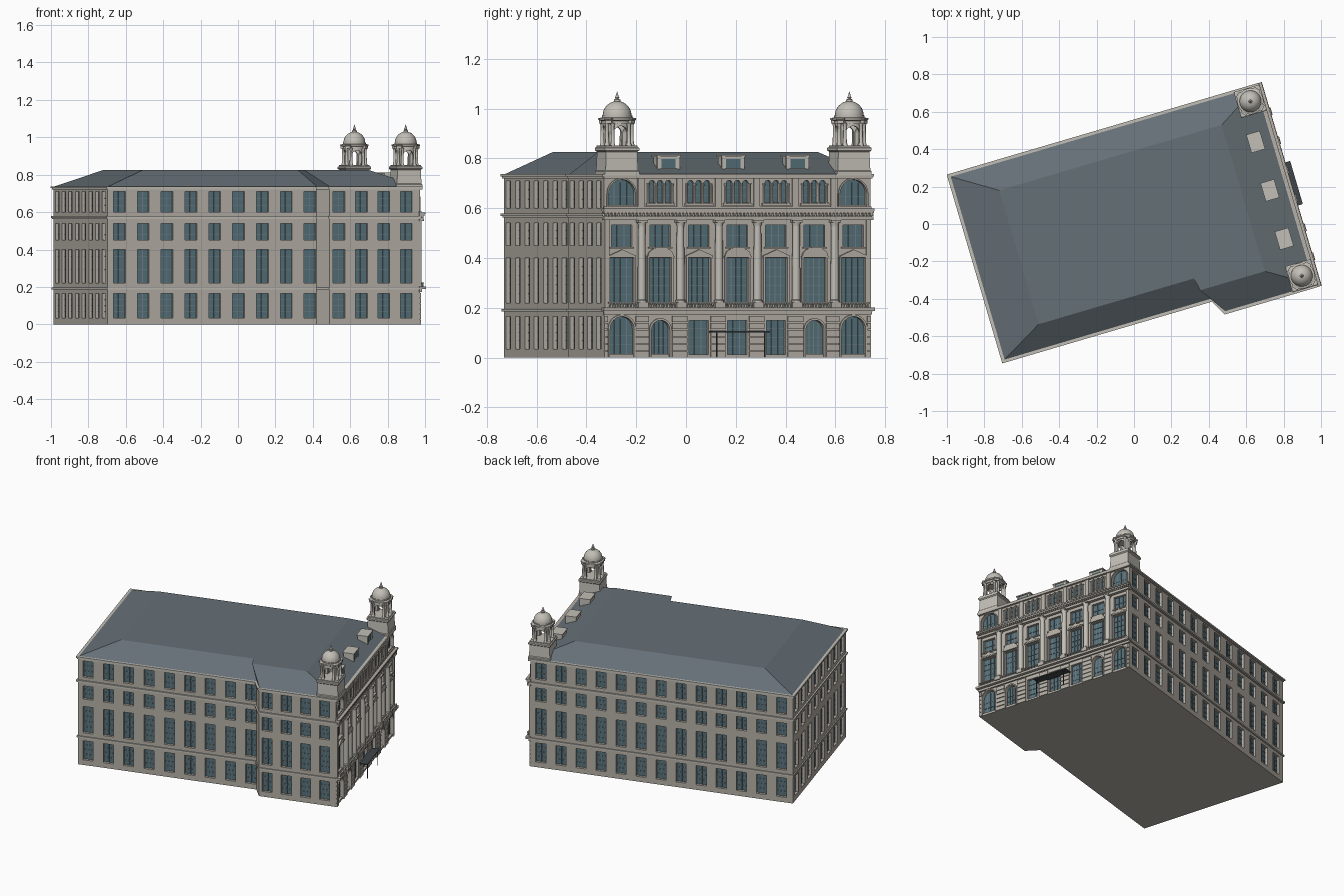
import bpy, bmesh, math
from mathutils import Vector as V

if "Cube" in bpy.data.objects:
    bpy.data.objects.remove(bpy.data.objects["Cube"])

TURN = math.radians(16.4)          # the whole block stands turned on the plot
Z = V((0, 0, 1))


def material(name, col):
    m = bpy.data.materials.new(name)
    m.diffuse_color = (*col, 1)
    m.use_nodes = True
    m.node_tree.nodes["Principled BSDF"].inputs["Base Color"].default_value = m.diffuse_color
    return m


STONE = material("stone", (0.46, 0.43, 0.38))
PALE = material("pale_stone", (0.54, 0.52, 0.47))
SLATE = material("slate", (0.13, 0.16, 0.18))
GLASS = material("glass", (0.09, 0.16, 0.19))
FRAME = material("window_frame", (0.17, 0.22, 0.24))
DARK = material("dark_metal", (0.05, 0.06, 0.07))


def make(name, bm, mat, smooth=False):
    bmesh.ops.recalc_face_normals(bm, faces=bm.faces)
    me = bpy.data.meshes.new(name)
    bm.to_mesh(me)
    bm.free()
    ob = bpy.data.objects.new(name, me)
    bpy.context.collection.objects.link(ob)
    me.materials.append(mat)
    ob.rotation_euler.z = TURN
    if smooth:
        bpy.ops.object.select_all(action='DESELECT')
        ob.select_set(True)
        bpy.context.view_layer.objects.active = ob
        bpy.ops.object.shade_smooth_by_angle(angle=math.radians(40))
    return ob


def cut(ob, bm):
    cutter = make("cutter", bm, STONE)
    cutter.hide_render = True
    mod = ob.modifiers.new("openings", 'BOOLEAN')
    mod.operation, mod.solver, mod.object = 'DIFFERENCE', 'EXACT', cutter
    bpy.context.view_layer.objects.active = ob
    bpy.ops.object.modifier_apply(modifier=mod.name)
    bpy.data.objects.remove(cutter)


def loft(bm, lo, hi):
    a, b = [bm.verts.new(p) for p in lo], [bm.verts.new(p) for p in hi]
    n = len(a)
    for i in range(n):
        j = (i + 1) % n
        bm.faces.new((a[i], a[j], b[j], b[i]))
    bm.faces.new(a[::-1])
    bm.faces.new(b)


# A wall frame is (origin, direction along the wall, direction outward)
def at(F, a, d, z):
    return F[0] + F[1] * a + F[2] * d + Z * z


def prism(bm, F, prof, d0, d1):
    loft(bm, [at(F, a, d0, z) for a, z in prof], [at(F, a, d1, z) for a, z in prof])


def box(bm, F, a0, a1, d0, d1, z0, z1):
    prism(bm, F, [(a0, z0), (a1, z0), (a1, z1), (a0, z1)], d0, d1)


def arc(c, w, z1, rise, n=12):
    return [(c + w / 2 * math.cos(math.pi * i / n), z1 - rise + rise * math.sin(math.pi * i / n)) for i in range(n + 1)]


def arch(c, w, z0, z1):
    return [(c - w / 2, z0), (c + w / 2, z0)] + arc(c, w, z1, w / 2)


def arch_trim(bm, F, c, w, z0, z1, t, d):
    inner = [(c + w / 2, z0)] + arc(c, w, z1, w / 2) + [(c - w / 2, z0)]
    outer = [(c + w / 2 + t, z0)] + arc(c, w + 2 * t, z1 + t, w / 2 + t) + [(c - w / 2 - t, z0)]
    for i in range(len(inner) - 1):
        prism(bm, F, [inner[i], outer[i], outer[i + 1], inner[i + 1]], -0.004, d)


def lathe(bm, c, prof, seg=12, rot=0.0, closed=False):
    rings = []
    for r, z in prof:
        rings.append([bm.verts.new((c.x + r * math.cos(rot + 2 * math.pi * k / seg),
                                    c.y + r * math.sin(rot + 2 * math.pi * k / seg), z)) for k in range(seg)])
    for i in range(len(rings) if closed else len(rings) - 1):
        p, q = rings[i], rings[(i + 1) % len(rings)]
        for k in range(seg):
            bm.faces.new((p[k], p[(k + 1) % seg], q[(k + 1) % seg], q[k]))
    if not closed:
        bm.faces.new(rings[0][::-1])
        bm.faces.new(rings[-1])


# Plan outline and the four wall frames
PLAN = [V(p) for p in ((-.875, .525), (-.875, -.505), (.29, -.505), (.335, -.59), (.84, -.59), (.84, .525))]
FACADE = (V((.84, -.0325, 0)), V((0, 1, 0)), V((1, 0, 0)))
FRONT = (V((0, -.505, 0)), V((1, 0, 0)), V((0, -1, 0)))
WING = (V((0, -.59, 0)), V((1, 0, 0)), V((0, -1, 0)))
BACK = (V((0, .525, 0)), V((1, 0, 0)), V((0, 1, 0)))
END = (V((-.875, .01, 0)), V((0, 1, 0)), V((-1, 0, 0)))


def outline(off, z):
    pts = []
    for i, p in enumerate(PLAN):
        e1, e2 = (p - PLAN[i - 1]).normalized(), (PLAN[(i + 1) % 6] - p).normalized()
        n1, n2 = V((e1.y, -e1.x)), V((e2.y, -e2.x))
        q = p + (n1 + n2) * off / (1 + n1.dot(n2))
        pts.append((q.x, q.y, z))
    return pts


walls_bm, cut_bm, glass, bars = (bmesh.new() for _ in range(4))
loft(walls_bm, outline(0, 0), outline(0, .73))


def window(F, c, w, z0, z1, arched=False, cols=2):
    prof = arch(c, w, z0, z1) if arched else [(c - w / 2, z0), (c + w / 2, z0), (c + w / 2, z1), (c - w / 2, z1)]
    prism(cut_bm, F, prof, -.02, .02)
    prism(glass, F, prof, -.024, -.017)
    for i in range(1, cols):
        a = c - w / 2 + w * i / cols
        box(bars, F, a - .0015, a + .0015, -.018, -.013, z0, z1 - (.1 * w if arched else 0))
    rows = max(2, round((z1 - z0) / .035))
    for i in range(1, rows):
        z = z0 + (z1 - z0) * i / rows
        if not arched or z < z1 - w / 2 + .002:
            box(bars, F, c - w / 2, c + w / 2, -.018, -.014, z - .001, z + .001)


# Plain windows on the long sides and the rear end
ROWS = ((.035, .165), (.22, .40), (.45, .54), (.60, .71))
for F, start, step, n in ((FRONT, -.81, .1329, 9), (WING, .389, .125, 4), (BACK, -.80, .131, 13), (END, -.445, .127, 8)):
    for i in range(n):
        for z0, z1 in ROWS:
            window(F, start + i * step, .066, z0, z1)

# Main facade: seven bays
PITCH = .1615
BAYS = [(i - 3) * PITCH for i in range(7)]
LINES = [(i - 2.5) * PITCH for i in range(6)]
trim, round_trim = bmesh.new(), bmesh.new()
for i, c in enumerate(BAYS):
    corner = i in (0, 6)
    w = .1 if corner else .076
    z1 = .165 if corner else .15
    if i in (2, 3, 4):
        window(FACADE, c, .08, .012, .15, cols=3)
        arch_w = .08
    else:
        window(FACADE, c, w, .015, z1, True, 4)
        arch_trim(trim, FACADE, c, w, .0, z1, .008, .009)
    tw = .1 if corner else .092
    window(FACADE, c, tw, .215, .40, cols=4)
    window(FACADE, c, .086, .445, .532, cols=3)
    for s in (-1, 1):
        box(trim, FACADE, *sorted((c + s * tw / 2, c + s * (tw / 2 + .008))), -.004, .008, .21, .405)
    box(trim, FACADE, c - .056, c + .056, -.004, .012, .402, .409)
    box(trim, FACADE, c - .05, c + .05, -.004, .008, .438, .445)
    if i % 2:                                        # rounded and pointed window heads
        prism(trim, FACADE, arc(c, .106, .443, .034), -.004, .012)
    else:
        prism(trim, FACADE, [(c - .056, .409), (c + .056, .409), (c, .434)], -.004, .014)
    # balcony rail
    box(trim, FACADE, c - .062, c + .062, .018, .027, .218, .223)
    for k in range(11):
        lathe(round_trim, at(FACADE, c - .055 + k * .011, .0225, 0), [(.002, .2), (.0035, .207), (.002, .219)], 6)
    # attic lights
    if corner:
        window(FACADE, c, .112, .612, .715, True, 4)
        arch_trim(trim, FACADE, c, .112, .605, .715, .006, .007)
    else:
        for k in (-1, 0, 1):
            window(FACADE, c + k * .034, .024, .622, .712, True, 1)
        for k in (-1.5, -.5, .5, 1.5):
            lathe(round_trim, at(FACADE, c + k * .034, .004, 0),
                  [(.007, .617), (.0045, .625), (.0045, .69), (.007, .7)], 8)
        box(trim, FACADE, c - .06, c + .06, -.004, .01, .611, .618)

# Rusticated courses on the ground-floor piers
edges = [-.5575] + [c + s * (.058 if i in (0, 6) else .049) for i, c in enumerate(BAYS) for s in (-1, 1)] + [.5575]
for k in range(6):
    for j in range(0, len(edges), 2):
        box(trim, FACADE, edges[j], edges[j + 1], -.004, .007, k * .0285, k * .0285 + .0245)

# Full-width ledges, entablature with dentils, edge pilasters
for z0, z1, d in ((.174, .188, .01), (.188, .202, .03), (.552, .567, .02), (.58, .589, .024), (.589, .598, .028),
                  (.598, .606, .008), (.72, .738, .014)):
    box(trim, FACADE, -.5575 - d / 3, .5575 + d / 3, -.004, d, z0, z1)
for k in range(75):
    a = -.555 + k * .015
    box(trim, FACADE, a - .004, a + .004, -.004, .021, .569, .58)
for s in (-1, 1):
    box(trim, FACADE, s * .548 - .0095, s * .548 + .0095, -.004, .01, .2, .555)

# Giant columns between the bays
columns = bmesh.new()
for a in LINES:
    box(trim, FACADE, a - .021, a + .021, -.004, .036, .2, .224)
    box(trim, FACADE, a - .02, a + .02, -.004, .033, .543, .553)
    box(trim, FACADE, a - .013, a + .013, -.004, .007, .6, .722)
    lathe(columns, at(FACADE, a, .014, 0), [(.02, .224), (.02, .23), (.0165, .234), (.0165, .36), (.0145, .525),
                                            (.0145, .53), (.019, .543)], 16)
make("facade_columns", columns, PALE, True)
make("facade_balusters", round_trim, PALE, True)
make("facade_trim", trim, STONE)

walls = make("walls", walls_bm, STONE)
cut(walls, cut_bm)
make("window_panes", glass, GLASS)
make("window_bars", bars, FRAME)

# String courses and eaves round the whole block
bands = bmesh.new()
for z0, z1, d in ((.186, .196, .007), (.562, .568, .005), (.568, .578, .01), (.72, .728, .006), (.728, .738, .011)):
    loft(bands, outline(d, z0), outline(d, z1))
make("string_courses", bands, PALE)

# Hipped roof with a flat top
roof = bmesh.new()
TOP = ((-.64, .376), (-.64, -.37), (.225, -.37), (.24, -.44), (.60, -.44), (.60, .376))
loft(roof, outline(-.004, .737), [(x, y, .825) for x, y in TOP])
make("roof", roof, SLATE)

# Dormers
dorm, dorm_glass = bmesh.new(), bmesh.new()
for k in (-1, 0, 1):
    a = k * .27
    box(dorm, FACADE, a - .045, a + .045, -.125, -.062, .745, .806)
    box(dorm, FACADE, a - .051, a + .051, -.13, -.054, .806, .813)
    for s in (-1, 1):
        box(dorm, FACADE, a + s * .041 - .006, a + s * .041 + .006, -.07, -.057, .745, .806)
    box(dorm_glass, FACADE, a - .03, a + .03, -.07, -.06, .762, .798)
make("dormers", dorm, PALE)
make("dormer_windows", dorm_glass, GLASS)

# Entrance canopy on two posts
canopy = bmesh.new()
box(canopy, FACADE, -.12, .12, 0, .056, .1, .106)
for s in (-1, 1):
    lathe(canopy, at(FACADE, s * .1, .05, 0), [(.003, 0), (.003, .101)], 8)
make("entrance_canopy", canopy, DARK)

# Twin corner turrets
base, drum, tcols, dome = (bmesh.new() for _ in range(4))
arches = [bmesh.new(), bmesh.new()]
R2, Q = math.sqrt(2), math.pi / 4
for s in (-1, 1):
    c = V((.782, -.0325 + s * .486, 0))
    lathe(base, c, [(r * R2, z) for r, z in ((.072, .732), (.072, .748), (.068, .752), (.065, .826), (.072, .832),
                                            (.072, .842), (.066, .846), (.066, .852))], 4, Q)
    lathe(drum, c, [(.056, .85), (.056, .945), (.043, .945), (.043, .85)], 32, 0, True)
    for cutter, F in zip(arches, ((c, V((0, 1, 0)), V((1, 0, 0))), (c, V((1, 0, 0)), V((0, 1, 0))))):
        prism(cutter, F, arch(0, .058, .84, .93), -.08, .08)
    for k in range(4):
        for t in (-.21, .21):
            g = Q + k * Q * 2 + t
            p = c + V((math.cos(g), math.sin(g), 0)) * .062
            lathe(tcols, p, [(.01, .852), (.01, .858), (.0075, .861), (.0065, .93), (.01, .942)], 10)
        g = Q + k * Q * 2
        p = c + V((math.cos(g), math.sin(g), 0)) * .06
        lathe(base, p, [(.021, .94), (.021, .953), (.025, .956), (.025, .962)], 4, g + Q)
    cap = [(.062, .938), (.062, .95), (.07, .954), (.07, .962), (.061, .965), (.061, .972)]
    cap += [(.058 * math.cos(i * .15), .972 + .058 * math.sin(i * .15)) for i in range(10)]
    cap += [(.013, 1.032), (.013, 1.036), (.006, 1.039), (.009, 1.044), (.006, 1.05), (.0005, 1.068)]
    lathe(dome, c, cap, 24)
make("turret_bases", base, PALE)
drums = make("turret_drums", drum, PALE)
for cutter in arches:
    cut(drums, cutter)
make("turret_columns", tcols, PALE, True)
make("turret_domes", dome, PALE, True)
